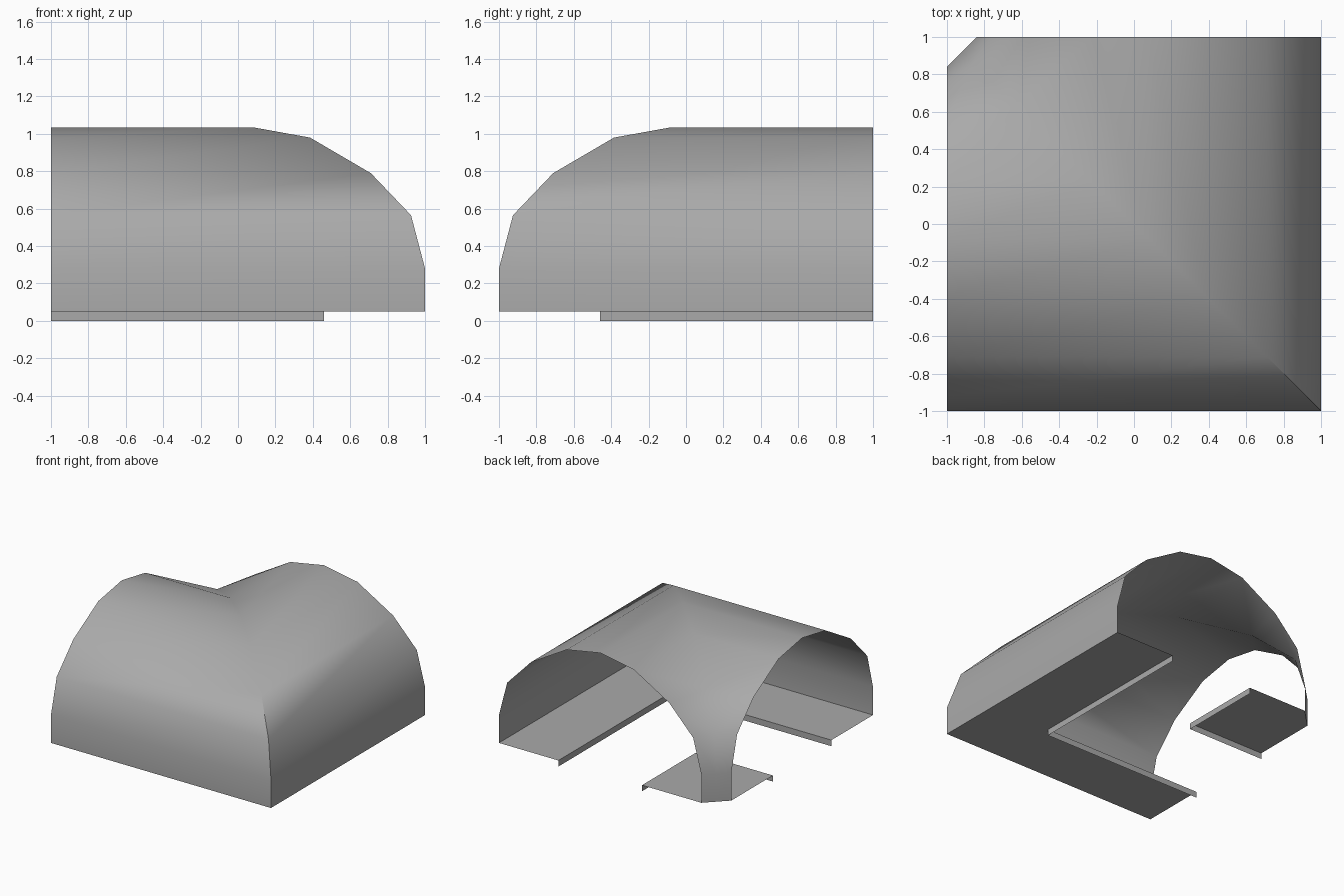
import bpy, bmesh, math

cube = bpy.data.objects.get("Cube")
if cube:
    bpy.data.objects.remove(cube, do_unlink=True)

grey = bpy.data.materials.new("concrete_grey")
grey.use_nodes = True
colour = (0.4, 0.4, 0.4, 1)
grey.diffuse_color = colour
grey.node_tree.nodes["Principled BSDF"].inputs["Base Color"].default_value = colour

FLOOR = 0.05
AXIS = 0.08          # tunnel centre lines: y = -AXIS and x = AXIS


def finish(name, bm):
    mesh = bpy.data.meshes.new(name)
    bm.to_mesh(mesh)
    bm.free()
    obj = bpy.data.objects.new(name, mesh)
    bpy.context.collection.objects.link(obj)
    mesh.materials.append(grey)
    bpy.ops.object.select_all(action="DESELECT")
    obj.select_set(True)
    bpy.context.view_layer.objects.active = obj
    bpy.ops.object.shade_smooth_by_angle(angle=math.radians(45))
    return obj


# Vaulted shell: one arch profile swept round a right-angled bend
half = [(0.92, FLOOR), (0.92, 0.28), (0.845, 0.565), (0.63, 0.79), (0.305, 0.98)]
profile = [(-d, z) for d, z in half] + [(0, 1.035)] + half[::-1]
# The inner mitre is eased outwards until it becomes a flat pillar face
eased = {0.63: 0.63, 0.845: 0.86, 0.92: 0.92}

bm = bmesh.new()
rows = []
for d, z in profile:
    m = eased.get(d, d - AXIS)
    points = [(-1, d - AXIS, z), (-m, m, z), (AXIS - d, 1, z)]
    rows.append([bm.verts.new(p) for p in points])
for i, (low, high) in enumerate(zip(rows, rows[1:])):
    a, m, b = low
    a2, m2, b2 = high
    if profile[i][0] > 0:      # twisted inner strips are split towards the ends
        for tri in ((a, m, m2), (a, m2, a2), (m, b, m2), (b, b2, m2)):
            bm.faces.new(tri)
    else:
        bm.faces.new((a, m, m2, a2))
        bm.faces.new((m, b, b2, m2))
finish("tunnel_shell", bm)


# Walkways: a flat slab with a thin kerb hanging from its track edge
def walkway(name, track_edge, wall_edge):
    bm = bmesh.new()
    top = [bm.verts.new((x, y, FLOOR)) for x, y in track_edge]
    foot = [bm.verts.new((x, y, 0)) for x, y in track_edge]
    wall = [bm.verts.new((x, y, FLOOR)) for x, y in wall_edge]
    bm.faces.new((top + wall)[::-1])
    for i in range(len(top) - 1):
        bm.faces.new((top[i], top[i + 1], foot[i + 1], foot[i]))
    finish(name, bm)


walkway("outer_walkway",
        [(-1, -0.46), (0.46, -0.46), (0.46, 1)],
        [(1, 1), (1, -1), (-1, -1)])
walkway("inner_walkway",
        [(-0.3, 1), (-0.3, 0.3), (-1, 0.3)],
        [(-1, 0.84), (-0.84, 1)])
